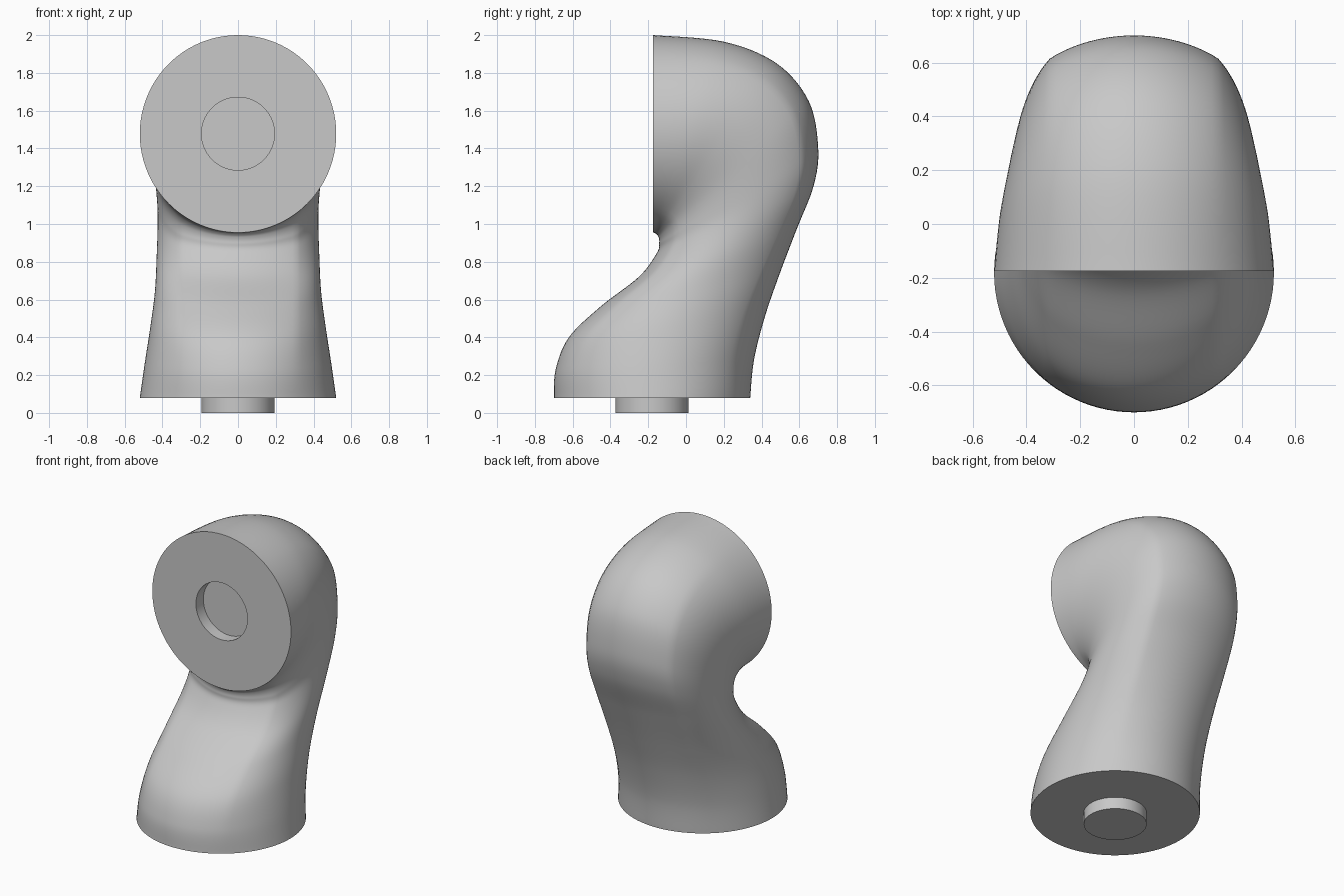
import bpy, bmesh, math
from mathutils import Vector

cube = bpy.data.objects.get("Cube")
if cube:
    bpy.data.objects.remove(cube, do_unlink=True)

SIDES, STEPS = 96, 8
RADIUS, PEG, RIDGE = 0.52, 0.193, 0.31

# Stations along the bend: inner (y, z), outer (y, z), half width
STATIONS = [
    (-0.70, 0.08, 0.34, 0.08, 0.52),
    (-0.69, 0.23, 0.36, 0.28, 0.495),
    (-0.62, 0.40, 0.415, 0.50, 0.465),
    (-0.45, 0.565, 0.49, 0.72, 0.44),
    (-0.25, 0.72, 0.585, 0.97, 0.43),
    (-0.155, 0.845, 0.675, 1.20, 0.425),
    (-0.142, 0.90, 0.70, 1.40, 0.43),
    (-0.145, 0.93, 0.65, 1.65, 0.445),
    (-0.155, 0.945, 0.48, 1.85, 0.47),
    (-0.165, 0.952, 0.20, 1.965, 0.50),
    (-0.175, 0.955, -0.175, 2.00, 0.52),
]


def spline(a, b, c, d, t):
    """Smooth curve from b to c, guided by a and d."""
    return b + t / 2 * (c - a + t * (2 * a - 5 * b + 4 * c - d + t * (3 * (b - c) + d - a)))


def section(inner_y, inner_z, outer_y, outer_z, width):
    """Round section whose sides are squeezed in beyond a soft ridge."""
    inner, outer = Vector((0, inner_y, inner_z)), Vector((0, outer_y, outer_z))
    centre, half = (inner + outer) / 2, (outer - inner) / 2
    squeeze = (width - RIDGE) / (RADIUS - RIDGE)
    points = []
    for i in range(SIDES):
        angle = math.tau * i / SIDES
        x = RADIUS * math.sin(angle)
        if abs(x) > RIDGE:
            x = math.copysign(RIDGE + (abs(x) - RIDGE) * squeeze, x)
        points.append(centre + half * math.cos(angle) + Vector((x, 0, 0)))
    return points


def disc(y, z, along):
    """Small circle for the peg and the socket."""
    return [Vector((PEG * math.sin(a), y, z)) + along * PEG * math.cos(a)
            for a in (math.tau * i / SIDES for i in range(SIDES))]


# Peg, then the bent body, then the socket, as one chain of rings
across, up = Vector((0, 1, 0)), Vector((0, 0, 1))
rings = [disc(-0.18, 0, across), disc(-0.18, 0.08, across)]
last = len(STATIONS) - 1
for s in range(last):
    near = [STATIONS[min(max(s + k, 0), last)] for k in (-1, 0, 1, 2)]
    for j in range(STEPS):
        rings.append(section(*[spline(*v, j / STEPS) for v in zip(*near)]))
rings.append(section(*STATIONS[last]))
rings += [disc(-0.175, 1.478, up), disc(-0.095, 1.478, up)]

bm = bmesh.new()
loops = [[bm.verts.new(p) for p in ring] for ring in rings]
for a, b in zip(loops, loops[1:]):
    for i in range(SIDES):
        j = (i + 1) % SIDES
        bm.faces.new((a[i], a[j], b[j], b[i]))
bm.faces.new(loops[0])
bm.faces.new(loops[-1])
bmesh.ops.recalc_face_normals(bm, faces=bm.faces)
mesh = bpy.data.meshes.new("elbow_joint")
bm.to_mesh(mesh)
bm.free()

# Single grey finish
grey = bpy.data.materials.new("light grey")
grey.use_nodes = True
colour = (0.58, 0.58, 0.58, 1)
grey.diffuse_color = colour
grey.node_tree.nodes["Principled BSDF"].inputs["Base Color"].default_value = colour
mesh.materials.append(grey)

elbow = bpy.data.objects.new("elbow_joint", mesh)
bpy.context.collection.objects.link(elbow)
bpy.ops.object.select_all(action="DESELECT")
elbow.select_set(True)
bpy.context.view_layer.objects.active = elbow
bpy.ops.object.shade_smooth_by_angle(angle=math.radians(40))
